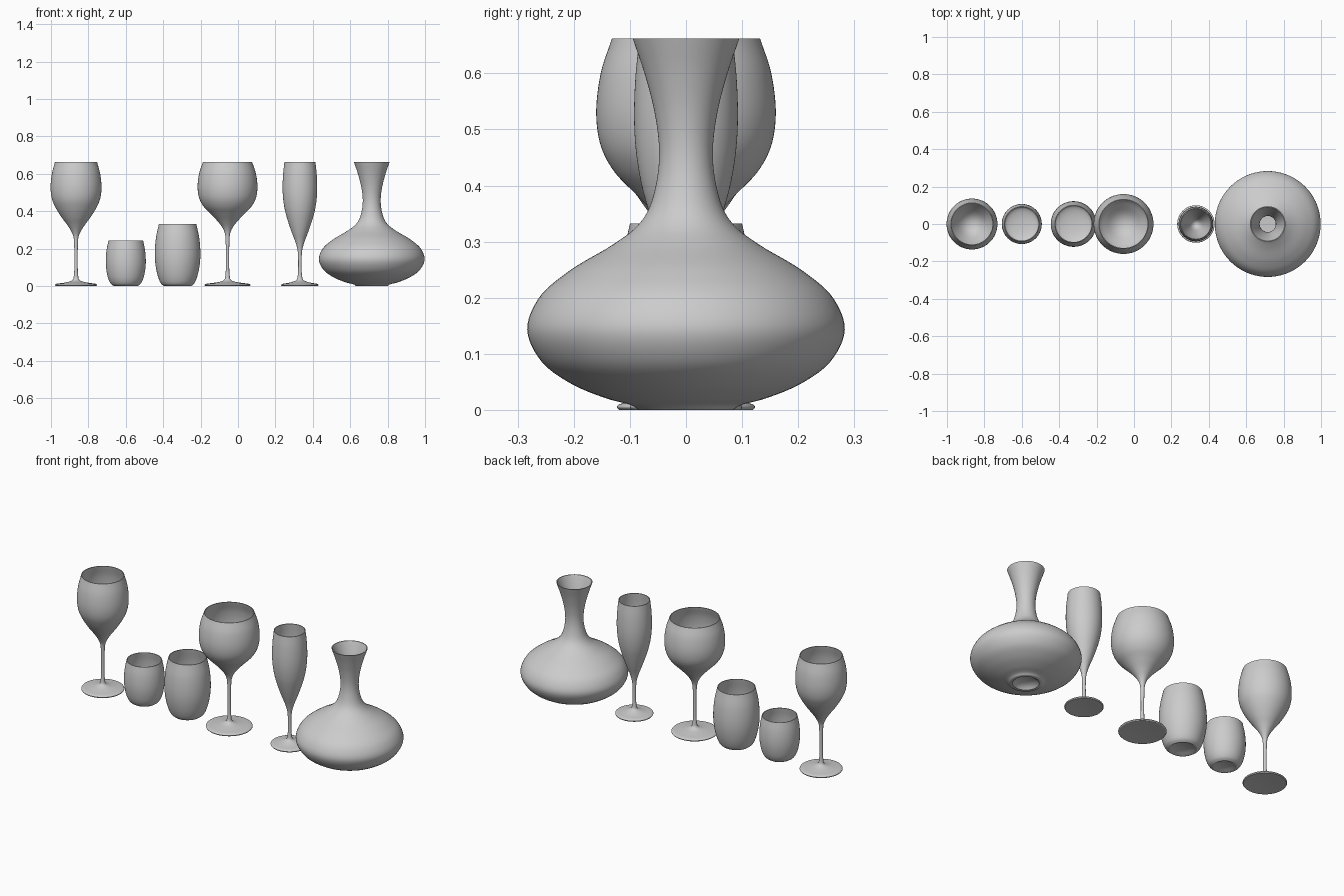
import bpy, bmesh, math
from mathutils import Vector

if "Cube" in bpy.data.objects:
    bpy.data.objects.remove(bpy.data.objects["Cube"])

SEGMENTS = 72


def smooth_curve(points, steps=6):
    """Catmull-Rom curve (centripetal) through the (radius, height) points."""
    p = [Vector(q) for q in points]
    p = [2 * p[0] - p[1]] + p + [2 * p[-1] - p[-2]]
    out = []
    for i in range(1, len(p) - 2):
        a, b, c, d = p[i - 1:i + 3]
        t0 = 0.0
        t1 = t0 + (b - a).length ** 0.5
        t2 = t1 + (c - b).length ** 0.5
        t3 = t2 + (d - c).length ** 0.5
        for s in range(steps):
            t = t1 + (t2 - t1) * s / steps
            a1 = a.lerp(b, (t - t0) / (t1 - t0))
            a2 = b.lerp(c, (t - t1) / (t2 - t1))
            a3 = c.lerp(d, (t - t2) / (t3 - t2))
            b1 = a1.lerp(a2, (t - t0) / (t2 - t0))
            b2 = a2.lerp(a3, (t - t1) / (t3 - t1))
            out.append(b1.lerp(b2, (t - t1) / (t2 - t1)))
    out.append(p[-2])
    return out


def inner_wall(outer, wall, cut, floor):
    """Offset the wall inward down to height cut, then round off to the floor."""
    inner = []
    for i in range(len(outer) - 1, 0, -1):
        if outer[i].y < cut:
            break
        t = (outer[min(i + 1, len(outer) - 1)] - outer[i - 1]).normalized()
        inner.append(outer[i] + Vector((-t.y, t.x)) * wall)
    inner[0].y = outer[-1].y
    p0 = inner[-1]
    d = (p0 - inner[-2]).normalized()
    p1 = p0 + d * (p0.y - floor) * 0.6
    p2, p3 = Vector((p0.x * 0.5, floor)), Vector((0, floor))
    for k in range(1, 11):
        u = k / 10
        v = 1 - u
        inner.append(p0 * v**3 + p1 * 3 * v * v * u + p2 * 3 * v * u * u + p3 * u**3)
    return inner


def lathe(name, x, base, body, wall, cut, floor):
    """Revolve base underside + outer body + hollow inside about the z axis."""
    outer = smooth_curve(body)
    profile = [Vector(q) for q in base] + outer + inner_wall(outer, wall, cut, floor)
    bm = bmesh.new()
    verts = [bm.verts.new((max(q.x, 0), 0, q.y)) for q in profile]
    edges = [bm.edges.new(pair) for pair in zip(verts, verts[1:])]
    bmesh.ops.spin(bm, geom=verts + edges, cent=(0, 0, 0), axis=(0, 0, 1),
                   angle=math.tau, steps=SEGMENTS, use_duplicate=False)
    bmesh.ops.remove_doubles(bm, verts=bm.verts, dist=0.00005)
    bmesh.ops.recalc_face_normals(bm, faces=bm.faces)
    mesh = bpy.data.meshes.new(name)
    bm.to_mesh(mesh)
    bm.free()
    obj = bpy.data.objects.new(name, mesh)
    bpy.context.collection.objects.link(obj)
    obj.location.x = x
    bpy.ops.object.select_all(action='DESELECT')
    obj.select_set(True)
    bpy.context.view_layer.objects.active = obj
    bpy.ops.object.shade_smooth_by_angle(angle=math.radians(50))
    return obj


def stemware(name, x, foot, stem_top, bowl, cut, floor):
    """Disc foot and thin stem shared by all the stemmed glasses."""
    base = [(0, 0.006), (foot * 0.6, 0.004), (foot * 0.94, 0)]
    body = [(foot * 0.97, 0), (foot, 0.005), (foot * 0.97, 0.010),
            (foot * 0.6, 0.017), (0.035, 0.024), (0.017, 0.034), (0.011, 0.06),
            (0.009, 0.11), (0.010, stem_top)] + bowl
    lathe(name, x, base, body, 0.004, cut, floor)


# Stemmed glasses
stemware("white_wine_glass", -0.866, 0.113, 0.22,
         [(0.014, 0.265), (0.027, 0.295), (0.048, 0.328), (0.077, 0.367), (0.107, 0.415),
          (0.128, 0.463), (0.136, 0.52), (0.130, 0.595), (0.113, 0.662)], 0.37, 0.325)
stemware("red_wine_glass", -0.056, 0.123, 0.235,
         [(0.014, 0.28), (0.026, 0.31), (0.052, 0.345), (0.090, 0.385), (0.128, 0.425),
          (0.151, 0.468), (0.160, 0.525), (0.152, 0.60), (0.132, 0.662)], 0.39, 0.345)
stemware("champagne_flute", 0.331, 0.10, 0.165,
         [(0.013, 0.195), (0.024, 0.235), (0.043, 0.285), (0.062, 0.34), (0.079, 0.40),
          (0.089, 0.46), (0.0925, 0.52), (0.090, 0.595), (0.083, 0.662)], 0.285, 0.24)

# Tumblers
lathe("short_tumbler", -0.600, [(0, 0.010), (0.045, 0.007), (0.057, 0)],
      [(0.064, 0), (0.078, 0.010), (0.092, 0.035), (0.103, 0.08), (0.107, 0.13),
       (0.103, 0.19), (0.093, 0.242)], 0.004, 0.04, 0.018)
lathe("tall_tumbler", -0.323, [(0, 0.012), (0.055, 0.008), (0.067, 0)],
      [(0.074, 0), (0.088, 0.012), (0.103, 0.045), (0.117, 0.105), (0.122, 0.17),
       (0.116, 0.255), (0.100, 0.332)], 0.004, 0.045, 0.02)

# Decanter with recessed base
lathe("decanter", 0.715, [(0, 0.026), (0.035, 0.022), (0.058, 0.012), (0.068, 0)],
      [(0.084, 0), (0.096, 0.008), (0.140, 0.020), (0.205, 0.047), (0.258, 0.087),
       (0.283, 0.143), (0.262, 0.200), (0.208, 0.248), (0.130, 0.295), (0.090, 0.325),
       (0.068, 0.355), (0.052, 0.41), (0.048, 0.465), (0.056, 0.53), (0.074, 0.60),
       (0.095, 0.662)], 0.005, 0.045, 0.034)
